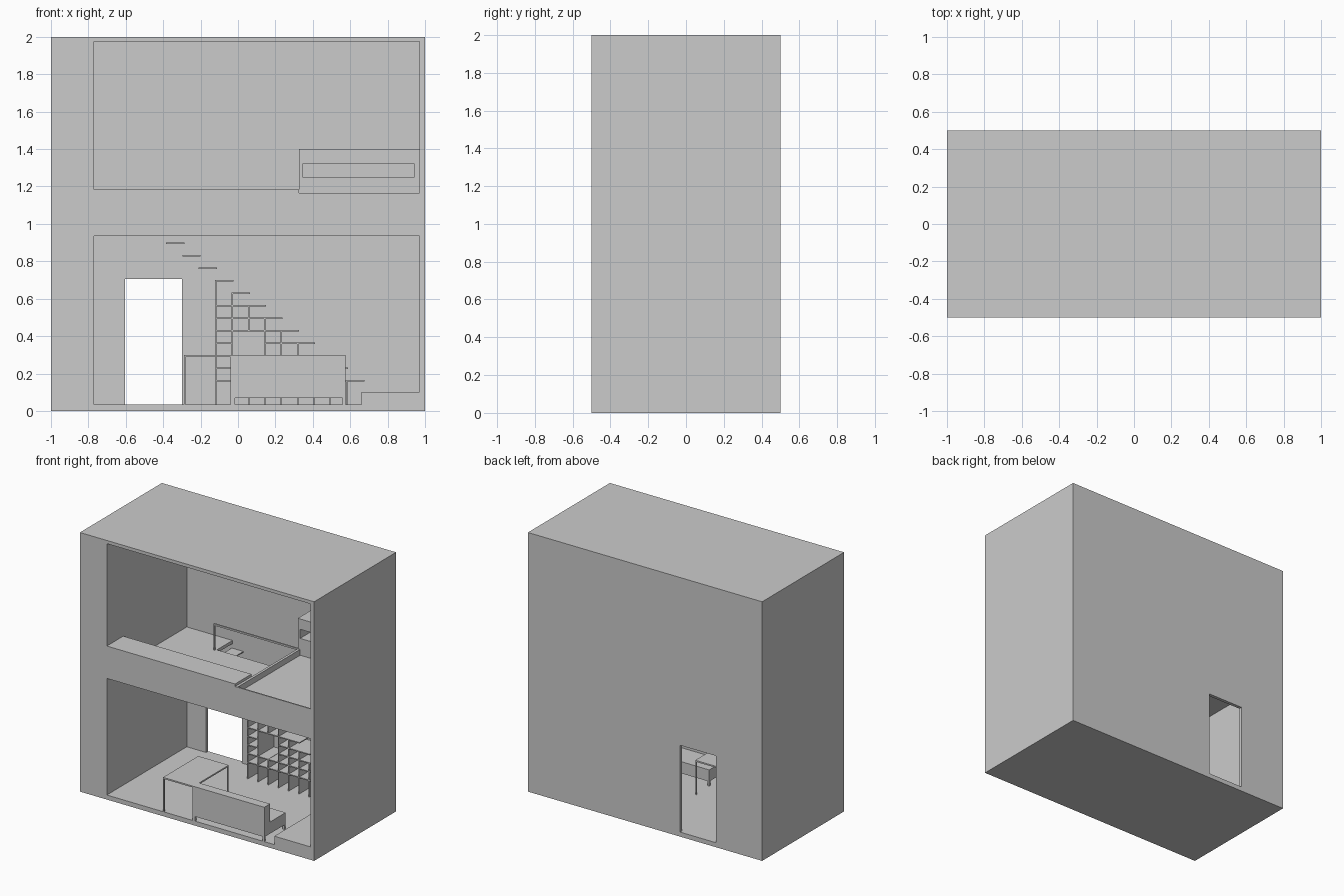
import bpy

cube = bpy.data.objects.get("Cube")
if cube:
    bpy.data.objects.remove(cube, do_unlink=True)

grey = bpy.data.materials.new("plain_grey")
grey.use_nodes = True
tone = (0.6, 0.6, 0.6, 1)
grey.diffuse_color = tone
for node in grey.node_tree.nodes:
    if node.type == 'BSDF_PRINCIPLED':
        node.inputs["Base Color"].default_value = tone


def box(name, x, y, z):
    """Axis-aligned box from (low, high) ranges."""
    bpy.ops.mesh.primitive_cube_add(size=1)
    ob = bpy.context.object
    ob.name = ob.data.name = name
    for v in ob.data.vertices:
        v.co = [r[0] if c < 0 else r[1] for c, r in zip(v.co, (x, y, z))]
    ob.data.materials.append(grey)
    return ob


def cut(target, x, y, z):
    """Subtract a box from the target."""
    cutter = box("cutter", x, y, z)
    cutter.hide_render = True
    mod = target.modifiers.new("cut", 'BOOLEAN')
    mod.operation = 'DIFFERENCE'
    mod.solver = 'EXACT'
    mod.object = cutter
    bpy.context.view_layer.objects.active = target
    bpy.ops.object.modifier_apply(modifier=mod.name)
    bpy.data.objects.remove(cutter, do_unlink=True)


LEFT, RIGHT, BACK, FLOOR = -0.77, 0.97, 0.475, 0.035
FRONT = -0.5
BED_X, BED_BACK = 0.325, 0.265
STAIR_Y = (0.285, BACK)

# House shell: two rooms, sunken upper floor, bed recess, stairwell, doorway
shell = box("house_shell", (-1, 1), (FRONT, 0.5), (0, 2))
cut(shell, (LEFT, RIGHT), (-0.6, BACK), (FLOOR, 0.935))
cut(shell, (LEFT, RIGHT), (-0.6, BACK), (1.185, 1.975))
cut(shell, (LEFT, BED_X), (-0.3, BACK), (0.96, 1.3))
cut(shell, (BED_X, RIGHT), (-0.6, BACK), (1.165, 1.3))
cut(shell, (BED_X + 0.02, RIGHT), (FRONT + 0.01, BED_BACK), (1.12, 1.3))
cut(shell, (-0.38, RIGHT), STAIR_Y, (0.9, 1.1))
cut(shell, (-0.605, -0.3), (0.4, 0.6), (FLOOR, 0.705))

# Headboard with a long niche
headboard = box("headboard", (BED_X, RIGHT), (BED_BACK, BACK), (1.1, 1.4))
cut(headboard, (0.345, 0.945), (0.2, 0.4), (1.25, 1.32))

# Stairwell railing
box("railing_top", (-0.4, BED_X), (0.27, 0.282), (1.15, 1.163))
box("railing_post", (-0.4, -0.388), (0.27, 0.282), (0.96, 1.15))

# Stairs whose treads run on as shelves
PITCH, RISE, THICK = 0.0875, 0.0667, 0.008
NICHE = (-0.03, 0.145, 0.235, 0.43)


def tread_x(k):
    return -0.385 + PITCH * k


def tread_z(k):
    return 0.9 - RISE * k


for k in range(12):
    z = tread_z(k)
    end = tread_x(k) + 0.098
    start = tread_x(k) if k < 5 else tread_x(3)
    spans = [(start, end)]
    if NICHE[2] + 0.02 < z < NICHE[3] - 0.02:
        spans = [(start, NICHE[0]), (NICHE[1], end)]
    for span in spans:
        box("stair_tread", span, STAIR_Y, (z - THICK, z))

# Shelf uprights under each tread, leaving one larger open bay
for k in range(3, 12):
    x, top = tread_x(k), tread_z(k) - THICK
    spans = [(FLOOR, top)]
    if k == 5:
        spans = [(FLOOR, NICHE[2]), (NICHE[3], top)]
    for span in spans:
        box("shelf_upright", (x, x + THICK), STAIR_Y, span)

# Raised landing at the foot of the stairs
box("landing", (0.66, RIGHT), (FRONT, BACK), (FLOOR, 0.1))

# Table with corner legs
TX, TY = (-0.29, -0.03), (FRONT, -0.07)
box("table_top", TX, TY, (0.289, 0.3))
for x in (TX[0], TX[1] - 0.01):
    for y in (TY[0], TY[1] - 0.01):
        box("table_leg", (x, x + 0.01), (y, y + 0.01), (FLOOR, 0.289))

# Sofa facing the back of the room
SX, SY = (-0.03, 0.575), (FRONT, -0.24)
box("sofa_back", SX, (FRONT, -0.43), (0.07, 0.3))
box("sofa_seat", SX, (-0.43, SY[1]), (0.07, 0.16))
for x in (SX[0], SX[1] - 0.015):
    for y in (SY[0], SY[1] - 0.015):
        box("sofa_leg", (x, x + 0.015), (y, y + 0.015), (FLOOR, 0.07))
